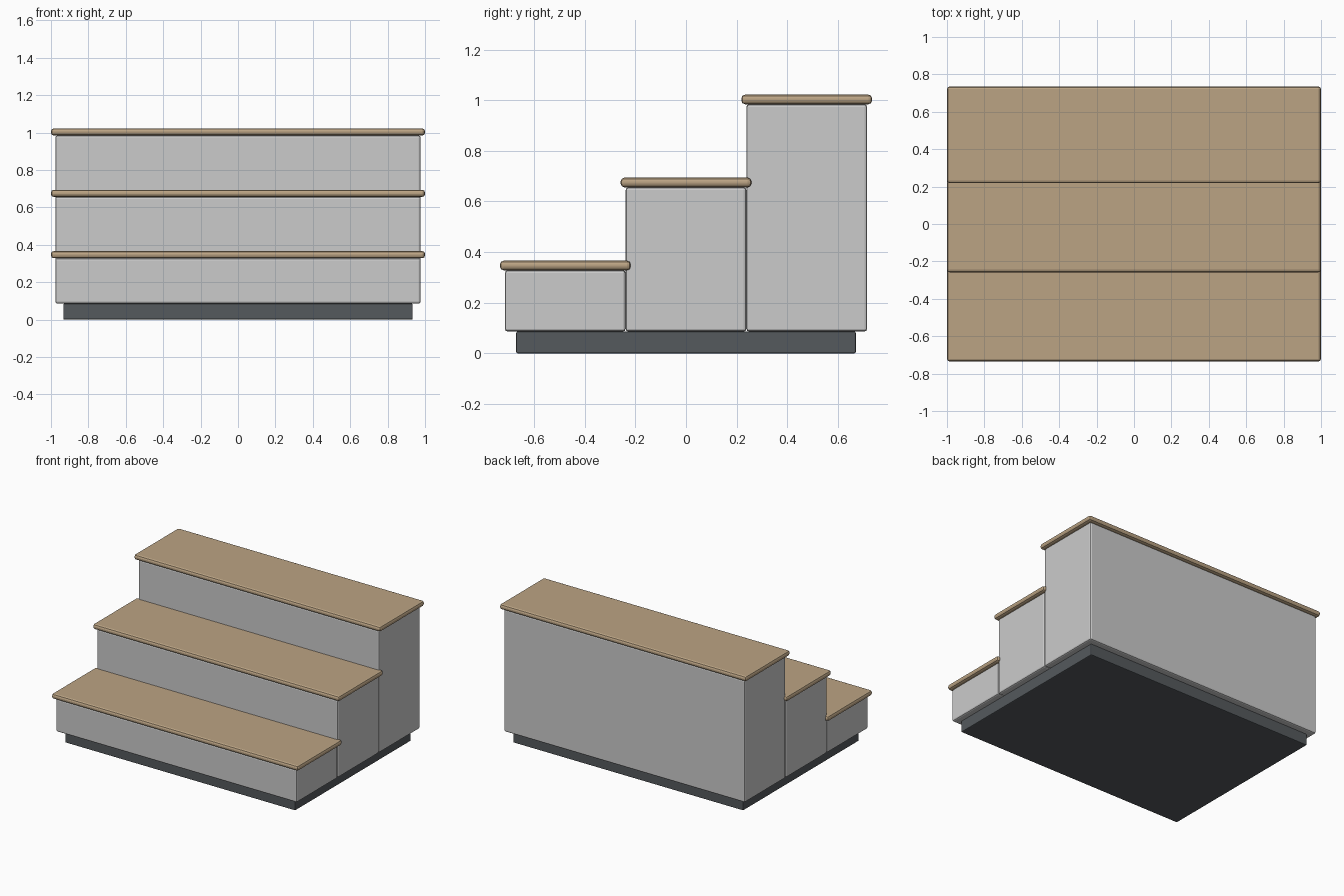
import bpy

if "Cube" in bpy.data.objects:
    bpy.data.objects.remove(bpy.data.objects["Cube"])


def material(name, color):
    mat = bpy.data.materials.new(name)
    mat.diffuse_color = color
    mat.use_nodes = True
    mat.node_tree.nodes["Principled BSDF"].inputs["Base Color"].default_value = mat.diffuse_color
    return mat


def block(name, size, y, z0, z1, bevel, mat=None):
    """Bevelled box of given (width, depth), spanning z0 to z1."""
    bpy.ops.mesh.primitive_cube_add(size=1, location=(0, y, (z0 + z1) / 2))
    ob = bpy.context.object
    ob.name = name
    ob.scale = (size[0], size[1], z1 - z0)
    bpy.ops.object.transform_apply(location=False, rotation=False, scale=True)
    mod = ob.modifiers.new("edge_bevel", "BEVEL")
    mod.width = bevel
    mod.segments = 2
    if mat:
        ob.data.materials.append(mat)
    return ob


wood = material("tread_wood", (0.50, 0.37, 0.23, 1))
dark = material("plinth_dark", (0.09, 0.10, 0.11, 1))

# Recessed plinth
block("plinth", (1.868, 1.342), 0, 0, 0.086, 0.006, dark)

# Three steps, each a body block with an overhanging tread
for i, label in enumerate(("lower", "middle", "upper")):
    y = (i - 1) * 0.477
    top = 0.366 + i * 0.328
    block(label + "_step_body", (1.954, 0.477), y, 0.086, top - 0.038, 0.011)
    block(label + "_tread", (2.0, 0.517), y, top - 0.038, top, 0.015, wood)
